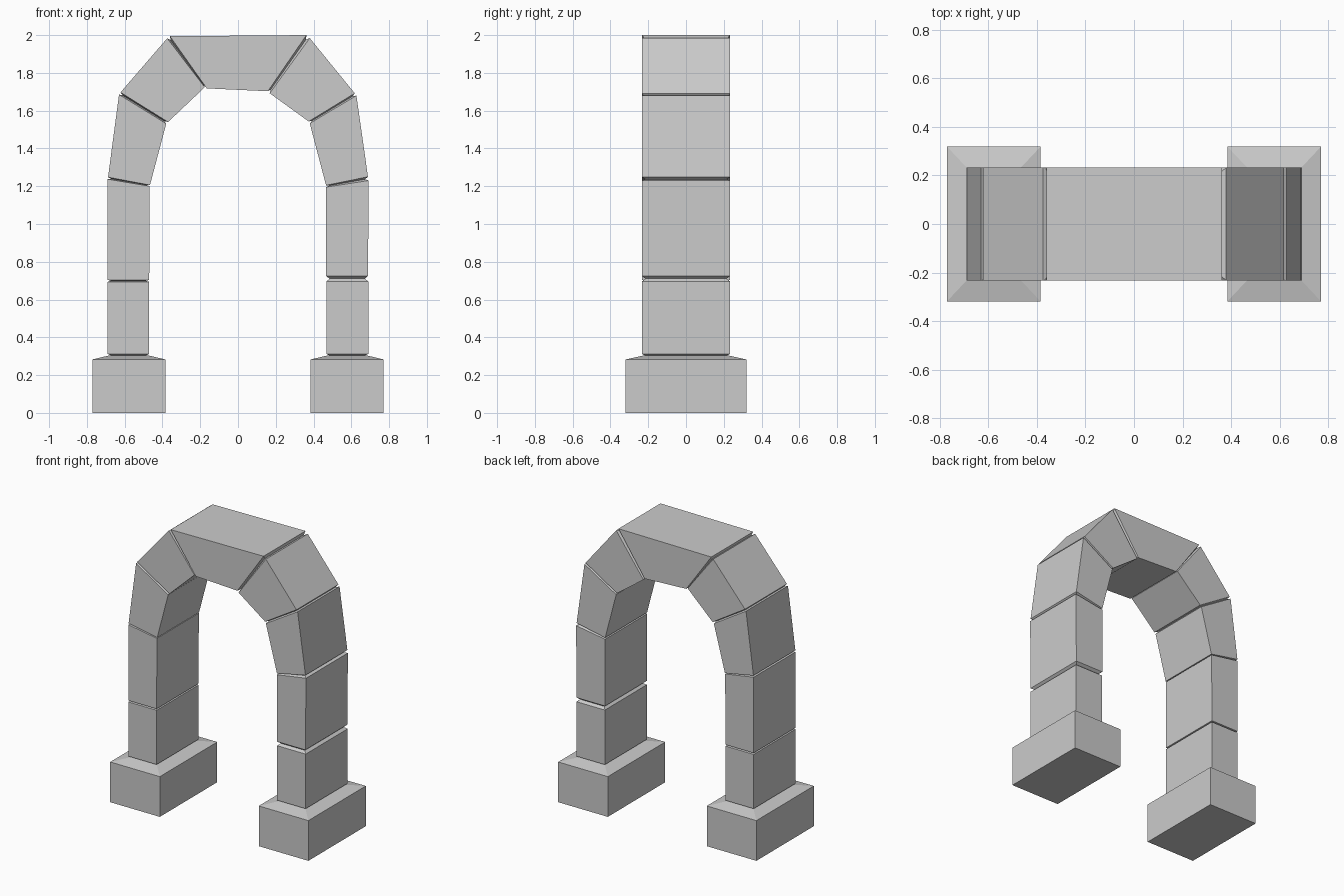
import bpy
from mathutils import Vector

if "Cube" in bpy.data.objects:
    bpy.data.objects.remove(bpy.data.objects["Cube"])

HALF_DEPTH = 0.233
INSET = 0.018

# Ends of each stone in front view, left foot to right foot:
# (outer start, inner start, outer end, inner end)
STONES = [
    ((-.69, .312), (-.47, .312), (-.69, .694), (-.47, .694)),
    ((-.69, .704), (-.47, .704), (-.69, 1.237), (-.468, 1.20)),
    ((-.688, 1.248), (-.466, 1.206), (-.63, 1.685), (-.38, 1.531)),
    ((-.622, 1.697), (-.37, 1.54), (-.375, 1.983), (-.176, 1.724)),
    ((-.36, 1.994), (-.165, 1.718), (.362, 2.0), (.158, 1.703)),
    ((.38, 1.984), (.168, 1.692), (.618, 1.692), (.374, 1.543)),
    ((.627, 1.68), (.38, 1.532), (.688, 1.25), (.466, 1.205)),
    ((.692, 1.23), (.466, 1.195), (.688, .725), (.466, .725)),
    ((.69, .696), (.468, .696), (.69, .312), (.468, .312)),
]


def section(outer, inner, inset=0.0):
    """Rectangular cross-section spanning the depth of the arch."""
    a, b = Vector(outer), Vector(inner)
    step = (b - a).normalized() * inset
    a, b = a + step, b - step
    d = HALF_DEPTH - inset
    return [(a.x, -d, a.y), (b.x, -d, b.y), (b.x, d, b.y), (a.x, d, a.y)]


def loft(name, sections):
    """Join four-sided sections into a closed flat-shaded solid."""
    verts = [v for s in sections for v in s]
    n = len(sections)
    faces = [(3, 2, 1, 0), tuple(4 * (n - 1) + k for k in range(4))]
    for i in range(n - 1):
        for k in range(4):
            m = (k + 1) % 4
            faces.append((4*i + k, 4*i + m, 4*i + 4 + m, 4*i + 4 + k))
    mesh = bpy.data.meshes.new(name)
    mesh.from_pydata(verts, [], faces)
    mesh.update()
    obj = bpy.data.objects.new(name, mesh)
    bpy.context.collection.objects.link(obj)
    return obj


def rectangle(cx, hx, hy, z):
    return [(cx - hx, -hy, z), (cx + hx, -hy, z), (cx + hx, hy, z), (cx - hx, hy, z)]


# Stone arch: full-size stones with recessed joints between them
rings = [section((-.69, .303), (-.47, .303), INSET)]
for i, (o1, i1, o2, i2) in enumerate(STONES):
    rings += [section(o1, i1), section(o2, i2)]
    if i + 1 < len(STONES):
        o3, i3 = STONES[i + 1][:2]
        rings.append(section((Vector(o2) + Vector(o3)) / 2,
                             (Vector(i2) + Vector(i3)) / 2, INSET))
rings.append(section((.69, .303), (.468, .303), INSET))
loft("stone_arch", rings)

# Plinths with sloped tops
for side, label in ((-1, "left"), (1, "right")):
    cx = side * 0.578
    loft(label + "_plinth", [
        rectangle(cx, 0.193, 0.319, 0),
        rectangle(cx, 0.193, 0.319, 0.283),
        rectangle(cx, 0.10, 0.22, 0.305),
    ])
